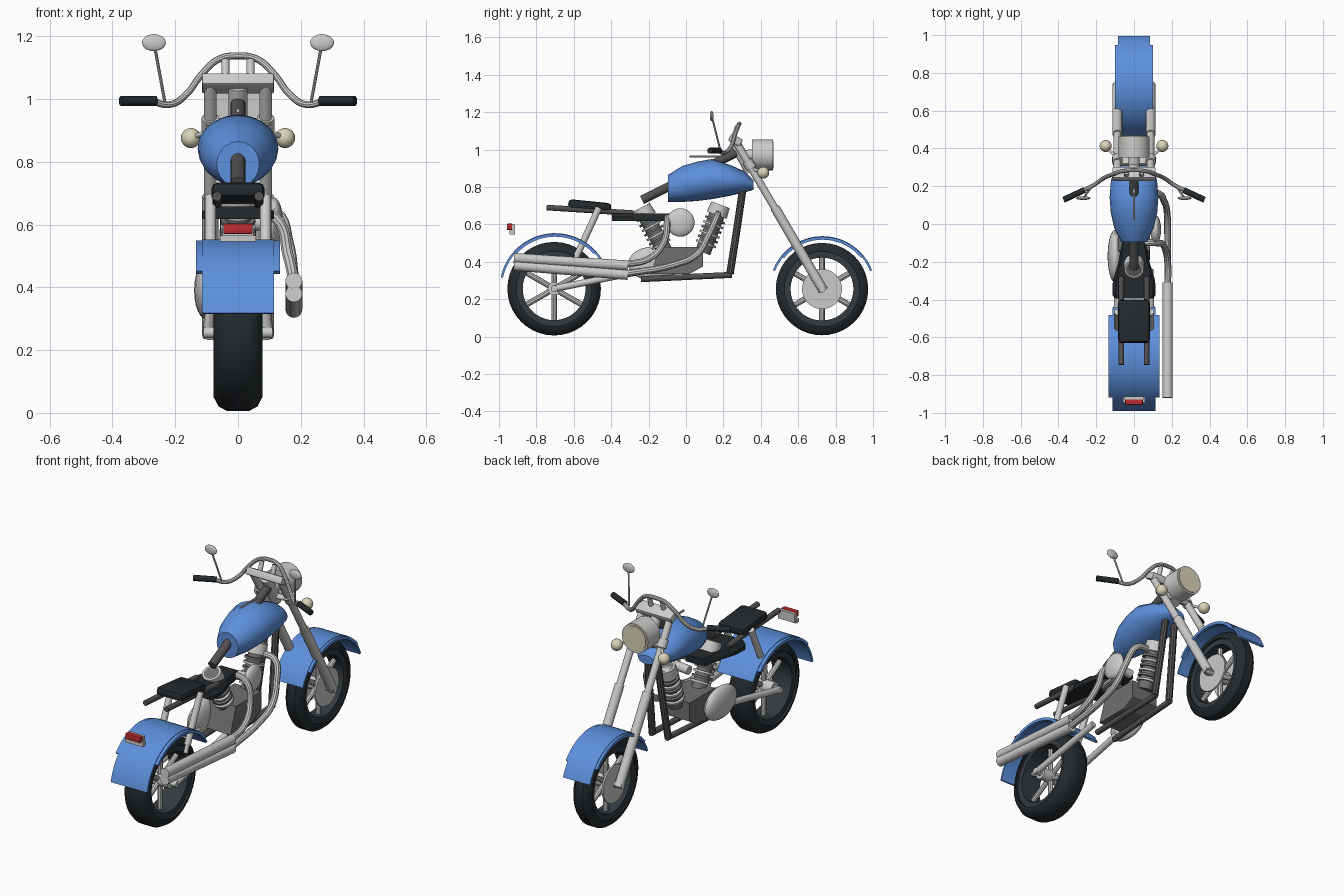
import bpy, bmesh, math
from mathutils import Vector, Matrix

if "Cube" in bpy.data.objects:
    bpy.data.objects.remove(bpy.data.objects["Cube"])


def material(name, col):
    m = bpy.data.materials.new(name)
    m.diffuse_color = (*col, 1)
    m.use_nodes = True
    m.node_tree.nodes["Principled BSDF"].inputs["Base Color"].default_value = m.diffuse_color
    return m


BLUE = material("blue paint", (0.11, 0.28, 0.72))
CHROME = material("light grey metal", (0.60, 0.60, 0.59))
BLACK = material("black rubber", (0.018, 0.023, 0.027))
SLATE = material("dark slate rim", (0.035, 0.043, 0.05))
FRAME = material("dark grey frame", (0.085, 0.08, 0.08))
ENGINE = material("mid grey engine", (0.16, 0.16, 0.16))
CREAM = material("cream lens", (0.70, 0.66, 0.48))
RED = material("red lens", (0.5, 0.025, 0.03))


def finish(name, bm, mat, smooth=True):
    bmesh.ops.recalc_face_normals(bm, faces=bm.faces)
    me = bpy.data.meshes.new(name)
    bm.to_mesh(me)
    bm.free()
    ob = bpy.data.objects.new(name, me)
    bpy.context.collection.objects.link(ob)
    me.materials.append(mat)
    if smooth:
        bpy.ops.object.select_all(action='DESELECT')
        ob.select_set(True)
        bpy.context.view_layer.objects.active = ob
        bpy.ops.object.shade_smooth_by_angle(angle=math.radians(35))
    return ob


def loft(name, rings, mat, closed=False, smooth=True):
    """Skin a row of equal-sized point rings, capping the ends unless closed."""
    bm = bmesh.new()
    vs = [[bm.verts.new(p) for p in r] for r in rings]
    n = len(rings[0])
    for a, b in zip(vs, vs[1:] + vs[:1] if closed else vs[1:]):
        for i in range(n):
            bm.faces.new((a[i], a[(i + 1) % n], b[(i + 1) % n], b[i]))
    if not closed:
        bm.faces.new(vs[0])
        bm.faces.new(vs[-1])
    return finish(name, bm, mat, smooth)


def rod(name, a, b, r, mat, r2=None, sides=16):
    a, b = Vector(a), Vector(b)
    bm = bmesh.new()
    rot = (b - a).to_track_quat('Z', 'Y').to_matrix().to_4x4()
    bmesh.ops.create_cone(bm, cap_ends=True, segments=sides, radius1=r, radius2=r if r2 is None else r2,
                          depth=(b - a).length, matrix=Matrix.Translation((a + b) / 2) @ rot)
    return finish(name, bm, mat)


def pipe(name, pts, r, mat):
    """Round tube swept along a smooth path."""
    cu = bpy.data.curves.new(name, 'CURVE')
    cu.dimensions = '3D'
    cu.bevel_depth, cu.bevel_resolution, cu.resolution_u, cu.use_fill_caps = r, 3, 6, True
    sp = cu.splines.new('BEZIER')
    sp.bezier_points.add(len(pts) - 1)
    for p, co in zip(sp.bezier_points, pts):
        p.co = co
        p.handle_left_type = p.handle_right_type = 'AUTO'
    ob = bpy.data.objects.new(name, cu)
    bpy.context.collection.objects.link(ob)
    bpy.ops.object.select_all(action='DESELECT')
    ob.select_set(True)
    bpy.context.view_layer.objects.active = ob
    cu.materials.append(mat)
    bpy.ops.object.convert(target='MESH')
    bpy.ops.object.shade_smooth_by_angle(angle=math.radians(35))


def ball(name, c, rad, mat):
    bm = bmesh.new()
    bmesh.ops.create_uvsphere(bm, u_segments=20, v_segments=12, radius=1,
                              matrix=Matrix.Translation(c) @ Matrix.Diagonal((*rad, 1)))
    return finish(name, bm, mat)


def box(name, c, size, mat, tilt=0, bevel=0.0):
    bm = bmesh.new()
    bmesh.ops.create_cube(bm, size=1, matrix=Matrix.Translation(c) @ Matrix.Rotation(tilt, 4, 'X')
                          @ Matrix.Diagonal((*size, 1)))
    if bevel:
        bmesh.ops.bevel(bm, geom=bm.edges[:], offset=bevel, segments=2, affect='EDGES', profile=0.5)
    return finish(name, bm, mat)


def wheel_ring(name, cy, cz, prof, mat, n=40):
    """Closed (x, radius) profile spun about the axle."""
    loft(name, [[(x, cy + r * math.cos(t), cz + r * math.sin(t)) for x, r in prof]
                for t in (2 * math.pi * i / n for i in range(n))], mat, closed=True)


def wheel(tag, cy, cz, R, w):
    wheel_ring(tag + "_tire", cy, cz, [(-w, .2), (-w, R - .045), (-w * .8, R - .015), (-w * .45, R),
                                       (w * .45, R), (w * .8, R - .015), (w, R - .045), (w, .2)], BLACK)
    v = w * .8
    wheel_ring(tag + "_rim", cy, cz, [(-v, .21), (-v, .168), (v, .168), (v, .21)], SLATE)
    for i in range(6):
        t = math.pi / 2 + i * math.pi / 3
        rod(tag + "_spoke", (0, cy, cz), (0, cy + .175 * math.cos(t), cz + .175 * math.sin(t)), .015, CHROME, sides=10)
    rod(tag + "_hub", (-w * .9, cy, cz), (w * .9, cy, cz), .035, CHROME)
    rod(tag + "_axle", (-.11, cy, cz), (.11, cy, cz), .018, CHROME)


def arc_strip(name, cy, cz, R, thick, x0, x1, a0, a1, n=22):
    rings = []
    for i in range(n + 1):
        t = math.radians(a0 + (a1 - a0) * i / n)
        rings.append([(x, cy + r * math.cos(t), cz + r * math.sin(t))
                      for x, r in ((x0, R), (x1, R), (x1, R - thick), (x0, R - thick))])
    loft(name, rings, BLUE)


# Wheels
wheel("rear_wheel", -.705, .256, .25, .078)
wheel("front_wheel", .727, .254, .247, .055)
for s in (-1, 1):
    rod("front_brake_disc", (s * .048, .727, .254), (s * .058, .727, .254), .107, CHROME, sides=32)

# Fenders with side lips
arc_strip("rear_fender", -.70, .256, .297, .012, -.115, .115, 30, 168)
arc_strip("front_fender", .73, .253, .284, .012, -.085, .085, 21, 159)
for s in (-1, 1):
    arc_strip("rear_fender_lip", -.70, .256, .294, .016, s * .11, s * .134, 42, 138)
    arc_strip("front_fender_lip", .73, .253, .281, .016, s * .08, s * .10, 39, 141)

# Fuel tank: egg-shaped sections lofted along y
tank = [(-.096, .72, .865, .068), (-.02, .72, .912, .105), (.06, .725, .935, .123), (.14, .735, .95, .129),
        (.23, .752, .92, .122), (.31, .77, .885, .098), (.362, .785, .835, .05)]
loft("fuel_tank", [[(w * math.cos(t), y, (b + c) / 2 + (c - b) / 2 * math.sin(t))
                    for t in (2 * math.pi * k / 20 for k in range(20))] for y, b, c, w in tank], BLUE)
rod("tank_trim_rod", (0, .02, .963), (0, .23, .963), .006, CHROME, sides=8)

# Frame tubes
rod("backbone", (0, -.235, .73), (0, .27, .985), .024, FRAME)
rod("steering_head", (0, .26, 1.04), (0, .345, .88), .03, CHROME)
for s in (-1, 1):
    pipe("down_tube", [(s * .03, .305, .80), (s * .04, .27, .56), (s * .05, .235, .335)], .02, FRAME)
    rod("lower_rail", (s * .05, .245, .33), (s * .06, -.24, .307), .016, FRAME)
    rod("seat_rail", (s * .067, -.745, .69), (s * .067, -.28, .66), .015, FRAME)
    rod("rear_strut", (s * .088, -.465, .69), (s * .088, -.585, .43), .018, CHROME)
    rod("strut_lower", (s * .088, -.585, .43), (s * .088, -.60, .39), .012, CHROME)
    rod("swingarm", (s * .095, -.705, .256), (s * .085, -.24, .35), .018, CHROME)

# Seats
box("passenger_seat", (0, -.515, .700), (.168, .23, .048), BLACK, -.10, .018)
seat = [(-.395, .10), (-.375, .115), (-.30, .112), (-.2, .082), (-.08, .06)]
loft("rider_seat", [[(-w, y, .618), (w, y, .618), (w, y, .64), (w * .85, y, .657), (-w * .85, y, .657), (-w, y, .64)]
                    for y, w in seat], BLACK)

# Engine block and covers
block = [(-.19, .335), (.02, .335), (.09, .375), (.09, .48), (-.14, .48)]
loft("crankcase", [[(x, y, z) for y, z in block] for x in (-.085, .085)], ENGINE, smooth=False)
ball("primary_cover", (-.10, -.17, .39), (.04, .14, .092), CHROME)
ball("air_cleaner", (.115, -.03, .61), (.028, .076, .076), CHROME)
rod("air_intake", (0, -.03, .60), (.11, -.03, .61), .025, CHROME)

# Two finned cylinders in a V
for tag, a, b in (("rear", (0, -.11, .45), (0, -.24, .69)), ("front", (0, .09, .45), (0, .185, .705))):
    a, b = Vector(a), Vector(b)
    rod(tag + "_cylinder", a, b, .042, ENGINE)
    for i in range(6):
        p = a.lerp(b, .16 + i * .1)
        rod(tag + "_fin", p, p + (b - a) * .045, .056, ENGINE if i % 2 else CHROME, sides=20)
    rod(tag + "_cylinder_head", a.lerp(b, .78), b, .057, CHROME, .052)

# Exhaust headers and mufflers on the right
pipe("front_header", [(.03, .17, .655), (.12, .165, .64), (.16, .12, .54), (.175, .06, .44),
                      (.178, -.06, .385), (.178, -.33, .335)], .018, CHROME)
pipe("rear_header", [(.03, -.10, .64), (.12, -.10, .62), (.16, -.12, .50), (.178, -.20, .415),
                     (.178, -.34, .385)], .018, CHROME)
rod("upper_muffler", (.178, -.92, .42), (.178, -.31, .38), .027, CHROME)
rod("lower_muffler", (.178, -.92, .38), (.178, -.31, .33), .027, CHROME)

# Fork, clamps and steering
for s in (-1, 1):
    rod("fork_tube", (s * .088, .255, 1.06), (s * .088, .50, .645), .02, CHROME)
    rod("fork_slider", (s * .088, .475, .69), (s * .088, .735, .245), .026, CHROME)
    rod("fork_collar", (s * .088, .325, .94), (s * .088, .35, .90), .028, CHROME)
    rod("handlebar_riser", (s * .04, .25, 1.05), (s * .04, .275, 1.125), .013, CHROME)
    rod("handlebar_grip", (s * .262, .18, .994), (s * .373, .128, .994), .016, BLACK)
    rod("mirror_stalk", (s * .233, .185, .99), (s * .266, .14, 1.17), .005, CHROME, sides=8)
    ball("mirror", (s * .268, .137, 1.18), (.038, .01, .027), CHROME)
    rod("indicator_stalk", (s * .088, .35, .90), (s * .15, .41, .876), .008, CHROME)
    ball("indicator", (s * .15, .413, .876), (.032, .032, .032), CREAM)
box("upper_clamp", (0, .265, 1.05), (.23, .07, .042), CHROME, -.5, .008)
box("lower_clamp", (0, .338, .915), (.21, .06, .03), CHROME, -.5, .006)
half = [(.06, .28, 1.128), (.115, .262, 1.08), (.165, .24, 1.015), (.215, .205, .983), (.28, .172, .994)]
pipe("handlebar", [(-x, y, z) for x, y, z in half[::-1]] + [(0, .285, 1.138)] + half, .011, CHROME)

# Headlight
rod("headlight_shell", (0, .352, .972), (0, .464, .972), .083, CHROME, sides=32)
rod("headlight_lens", (0, .462, .972), (0, .468, .972), .072, CREAM, sides=32)
rod("headlight_mount", (0, .30, .965), (0, .36, .972), .03, CHROME)

# Tail light
box("tail_light_bracket", (0, -.922, .575), (.10, .018, .05), CHROME)
box("tail_light_base", (0, -.93, .556), (.115, .03, .02), CHROME)
box("tail_light", (0, -.943, .587), (.094, .03, .034), RED, 0, .005)
